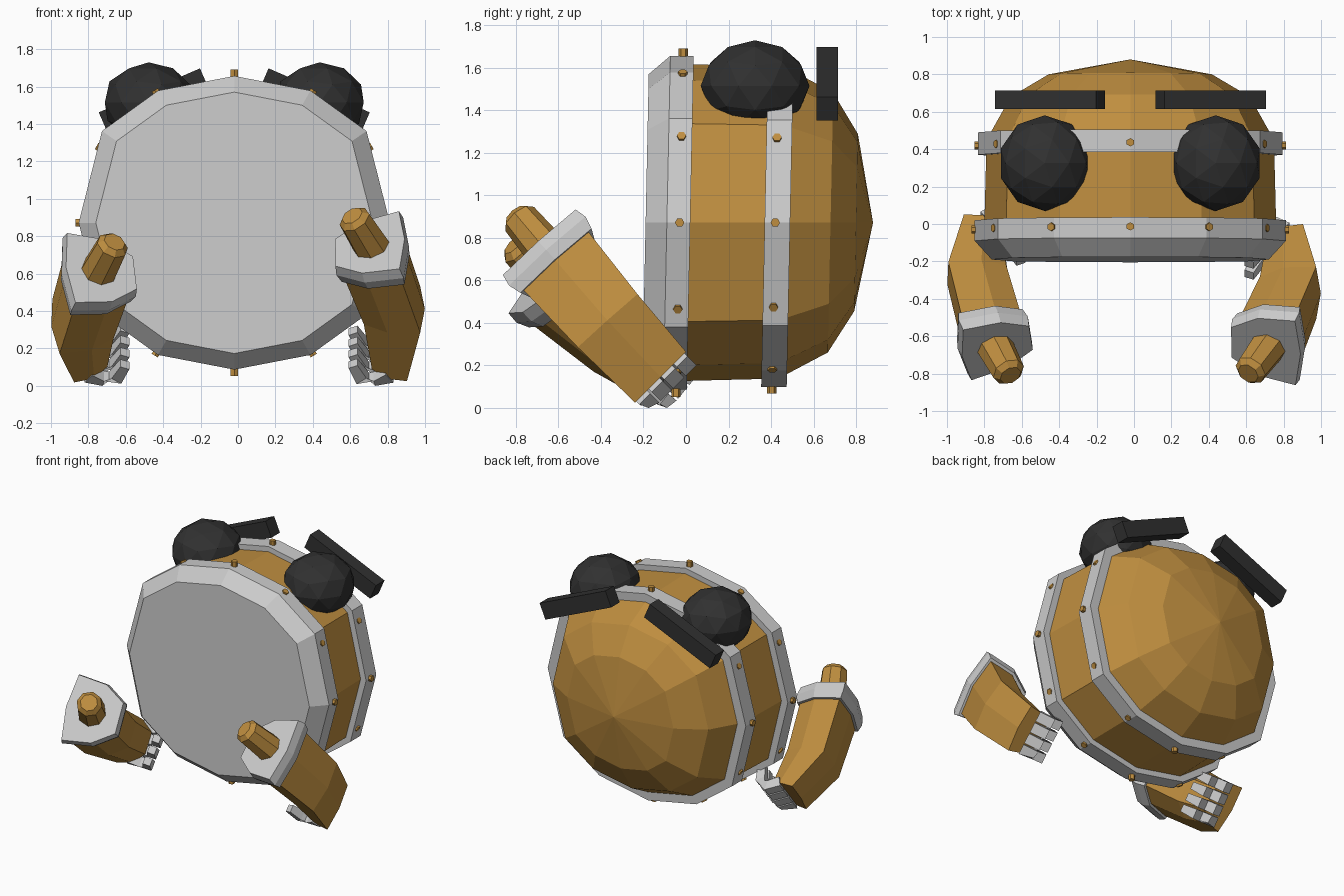
import bpy, bmesh, math
from mathutils import Vector, Matrix

if "Cube" in bpy.data.objects:
    bpy.data.objects.remove(bpy.data.objects["Cube"])

CX, CZ = -0.02, 0.872      # barrel axis


def material(name, rgb):
    m = bpy.data.materials.new(name)
    m.diffuse_color = (*rgb, 1)
    m.use_nodes = True
    m.node_tree.nodes["Principled BSDF"].inputs["Base Color"].default_value = m.diffuse_color
    return m


ORANGE = material("ochre", (0.52, 0.27, 0.05))
DARK = material("charcoal", (0.03, 0.03, 0.03))


def finish(name, bm, mat=None):
    bmesh.ops.recalc_face_normals(bm, faces=bm.faces)
    me = bpy.data.meshes.new(name)
    bm.to_mesh(me)
    bm.free()
    ob = bpy.data.objects.new(name, me)
    bpy.context.collection.objects.link(ob)
    if mat:
        me.materials.append(mat)
    return ob


def add_loft(bm, sections, cap_start=True, cap_end=True):
    """Skin a list of equal-length point loops."""
    rings = [[bm.verts.new(p) for p in s] for s in sections]
    n = len(rings[0])
    for a, b in zip(rings, rings[1:]):
        for i in range(n):
            bm.faces.new((a[i], a[(i + 1) % n], b[(i + 1) % n], b[i]))
    if cap_start:
        bm.faces.new(rings[0])
    if cap_end:
        bm.faces.new(rings[-1])
    return rings


def section(c, normal, up, shape, su=1, sv=1, side=1):
    """Place a 2D shape (u, v) at c; v points to the outer side of the model."""
    n = Vector(normal).normalized()
    u = Vector(up)
    u = (u - n * u.dot(n)).normalized()
    v = u.cross(n)
    if v.x * side < 0:
        v = -v
    return [Vector(c) + u * p[0] * su + v * p[1] * sv for p in shape]


def circle(n, r=1.0):
    return [(r * math.cos(2 * math.pi * i / n), r * math.sin(2 * math.pi * i / n)) for i in range(n)]


# Twelve-sided, slightly squared barrel outline
Q = [(0, 1), (0.49, 0.9), (0.85, 0.625), (1, 0), (0.85, -0.625), (0.49, -0.9)]
OUTLINE = Q + [(-x, -z) for x, z in Q]


def tilt(x, y, z):
    return Vector((CX + x, y + 0.021 * z, CZ + z))


def hoop(y, rx, rz):
    return [tilt(x * rx, y, z * rz) for x, z in OUTLINE]


# Barrel body with domed back
bm = bmesh.new()
rings = add_loft(bm, [hoop(y, 0.78 * s, 0.745 * s) for y, s in
                      ((0, 1), (0.45, 0.985), (0.68, 0.82), (0.80, 0.56))], False, False)
pole = bm.verts.new(tilt(0, 0.88, 0))
last = rings[-1]
for i in range(12):
    bm.faces.new((last[i], last[(i + 1) % 12], pole))
finish("barrel_body", bm, ORANGE)

# Front lid with bevelled rim
bm = bmesh.new()
add_loft(bm, [hoop(y, 0.832 * s, 0.785 * s) for y, s in
              ((0.02, 0.9), (0.02, 1), (-0.09, 1), (-0.19, 0.89))], False, True)
finish("front_lid", bm)

# Rear band
bm = bmesh.new()
add_loft(bm, [hoop(y, rx, rx * 0.95) for y, rx in
              ((0.37, 0.74), (0.37, 0.815), (0.49, 0.815), (0.49, 0.74))], False, False)
finish("rear_band", bm)

# Bolts around lid and band
bm = bmesh.new()
for y, k in ((-0.03, 1.0), (0.42, 0.98)):
    for i in range(12):
        t = i * math.pi / 6
        d = Vector((math.sin(t), 0, math.cos(t)))
        tip = tilt(d.x * 0.85 * k, y, d.z * 0.82 * k)
        add_loft(bm, [section(p, d, (0, 1, 0), circle(6, 0.022)) for p in (tip - d * 0.08, tip)])
finish("bolts", bm, ORANGE)

# Ball eyes and slanted brow slabs
for s, label in ((-1, "left"), (1, "right")):
    bm = bmesh.new()
    bmesh.ops.create_icosphere(bm, subdivisions=2, radius=1, matrix=Matrix.Translation(
        (CX + s * 0.457, 0.325, 1.515)) @ Matrix.Diagonal((0.247, 0.256, 0.215, 1)))
    finish(label + "_ball_eye", bm, DARK)
    bm = bmesh.new()
    bmesh.ops.create_cube(bm, size=1, matrix=Matrix.Translation((CX + s * 0.43, 0.665, 1.525))
                          @ Matrix.Rotation(s * math.radians(23.5), 4, 'Y')
                          @ Matrix.Diagonal((0.59, 0.1, 0.12, 1)))
    finish(label + "_brow_slab", bm, DARK)

# Seven-sided gauntlet outline: flat outer side, rounded inner side
GAUNT = [(0.235, 0.16), (0, 0.19), (-0.235, 0.16), (-0.21, -0.05),
         (-0.11, -0.2), (0.11, -0.2), (0.21, -0.05)]


def arm(label, s, face, n, up, tip, mid, n_mid, hand, n_hand):
    face, n, tip, hand = Vector(face), Vector(n).normalized(), Vector(tip), Vector(hand)
    a = -Vector(n_hand).normalized()
    # forearm
    bm = bmesh.new()
    add_loft(bm, [section(face - n * 0.08, n, up, GAUNT, 0.88, 0.88, s),
                  section(mid, n_mid, up, GAUNT, 0.80, 0.84, s),
                  section(hand, n_hand, up, GAUNT, 0.72, 0.52, s)])
    finish(label + "_forearm", bm, ORANGE)
    # wrist cuff
    bm = bmesh.new()
    add_loft(bm, [section(face - n * t, n, up, GAUNT, k, k, s)
                  for t, k in ((0.12, 0.96), (0.06, 1.03), (0, 0.98))])
    finish(label + "_cuff", bm)
    # peg in the cuff
    d = (tip - face).normalized()
    bm = bmesh.new()
    add_loft(bm, [section(p, d, up, circle(8, r), 1, 1, s) for p, r in
                  ((face - d * 0.03, 0.1), (tip - d * 0.03, 0.088), (tip, 0.06))])
    finish(label + "_peg", bm, ORANGE)
    # curled fingers
    e = Vector((0, -a.z, a.y))
    bm = bmesh.new()
    sq = [(1, 1), (-1, 1), (-1, -1), (1, -1)]
    for i in range(4):
        base = hand + e * (-0.125 + i * 0.083)
        path = [base + Vector((-s * 0.01, 0, 0)) - a * 0.01,
                base + Vector((-s * 0.09, 0, 0)) + a * 0.045,
                base + Vector((-s * 0.16, 0, 0)) + a * 0.01,
                base + Vector((-s * 0.205, 0, 0)) - a * 0.09]
        secs = []
        for j, p in enumerate(path):
            t = path[min(j + 1, 3)] - path[max(j - 1, 0)]
            r = (0.036, 0.036, 0.034, 0.026)[j]
            secs.append(section(p, t, e, sq, r, r, s))
        add_loft(bm, secs)
    for v in bm.verts:
        v.co.z = max(v.co.z, 0)
    finish(label + "_fingers", bm)


arm("right", 1, (0.71, -0.665, 0.75), (-0.25, -0.65, 0.72), (0, 0.76, 0.65), (0.61, -0.80, 0.91),
    (0.84, -0.36, 0.40), (-0.1, -0.66, 0.74), (0.82, -0.12, 0.145), (0, -0.7, 0.7))
arm("left", -1, (-0.74, -0.66, 0.62), (0.25, -0.76, 0.58), (-0.1, 0.6, 0.8), (-0.66, -0.81, 0.77),
    (-0.84, -0.30, 0.32), (0.1, -0.76, 0.62), (-0.81, -0.05, 0.155), (0, -0.77, 0.63))
